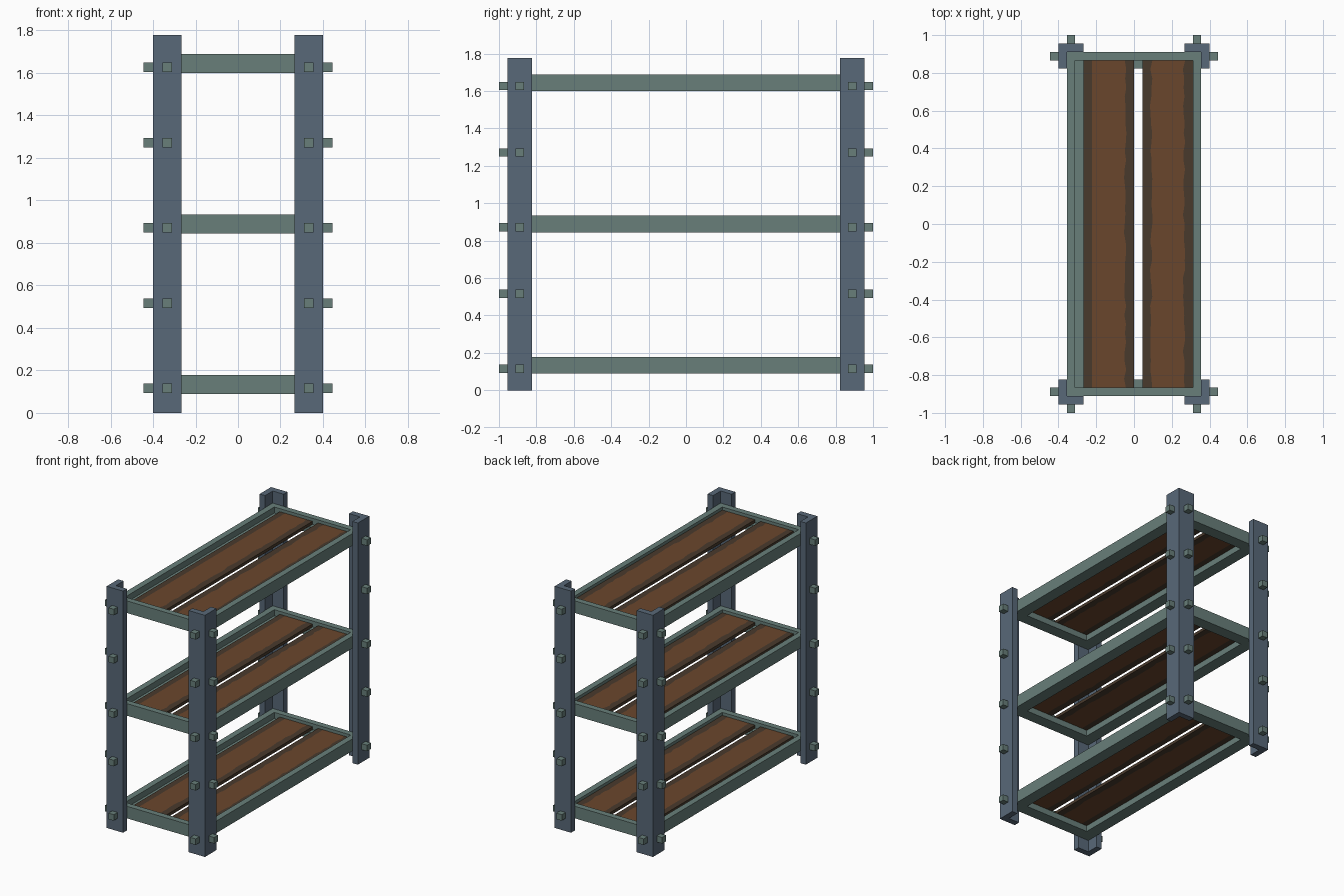
import bpy, bmesh, random

random.seed(4)
U = 2 / 45  # one module of the shelf unit: bar thickness

if "Cube" in bpy.data.objects:
    bpy.data.objects.remove(bpy.data.objects["Cube"], do_unlink=True)


def material(name, srgb):
    lin = [((c / 255 + 0.055) / 1.055) ** 2.4 for c in srgb]
    m = bpy.data.materials.new(name)
    m.use_nodes = True
    m.diffuse_color = (*lin, 1)
    m.node_tree.nodes["Principled BSDF"].inputs["Base Color"].default_value = (*lin, 1)
    return m


BLUE = material("blue grey steel", (88, 104, 120))
GREEN = material("green grey steel", (104, 127, 122))
WOOD = material("brown wood", (106, 70, 44))
BARK = material("dark bark", (73, 58, 44))


def finish(name, bm, *mats):
    bmesh.ops.recalc_face_normals(bm, faces=bm.faces)
    me = bpy.data.meshes.new(name)
    bm.to_mesh(me)
    bm.free()
    for m in mats:
        me.materials.append(m)
    ob = bpy.data.objects.new(name, me)
    bpy.context.collection.objects.link(ob)
    return ob


def extrude_up(bm, faces, height):
    res = bmesh.ops.extrude_face_region(bm, geom=faces, use_keep_orig=True)
    verts = [v for v in res["geom"] if isinstance(v, bmesh.types.BMVert)]
    bmesh.ops.translate(bm, verts=verts, vec=(0, 0, height))


def corner_post(name, sx, sy):
    # L-shaped angle bar, open towards the middle of the unit
    x, y = 9 * U, 21.5 * U
    outline = [(x, y), (x - 3 * U, y), (x - 3 * U, y - U),
               (x - U, y - U), (x - U, y - 3 * U), (x, y - 3 * U)]
    bm = bmesh.new()
    f = bm.faces.new([bm.verts.new((sx * a, sy * b, 0)) for a, b in outline])
    extrude_up(bm, [f], 40 * U)
    finish(name, bm, BLUE)


def bolt(name, x, y, z):
    bm = bmesh.new()
    bmesh.ops.create_cube(bm, size=U)
    bmesh.ops.translate(bm, verts=bm.verts, vec=(x, y, z))
    finish(name, bm, GREEN)


def shelf_frame(name, z):
    # L section (inset, height) swept around a mitred rectangle
    section = [(0, 0), (2, 0), (2, 1), (1, 1), (1, 2), (0, 2)]
    bm = bmesh.new()
    rings = []
    for sx, sy in ((1, 1), (-1, 1), (-1, -1), (1, -1)):
        rings.append([bm.verts.new((sx * (8 - i) * U, sy * (20.5 - i) * U, z + h * U))
                      for i, h in section])
    for k in range(4):
        a, b = rings[k], rings[(k + 1) % 4]
        for j in range(6):
            n = (j + 1) % 6
            bm.faces.new((a[j], a[n], b[n], b[j]))
    finish(name, bm, GREEN)


def board(name, x0, z, rough_left):
    # plank with a bark strip along each side, bark line slightly uneven
    rows, length = 36, 39 * U
    bm = bmesh.new()
    grid = []
    for r in range(rows + 1):
        y = -length / 2 + length * r / rows
        left = x0 + U + (random.uniform(-0.1, 0.2) * U if rough_left else 0)
        right = x0 + 5 * U + random.uniform(-0.2, 0.1) * U
        grid.append([bm.verts.new((x, y, z)) for x in (x0, left, right, x0 + 6 * U)])
    for a, b in zip(grid, grid[1:]):
        for c in range(3):
            f = bm.faces.new((a[c], a[c + 1], b[c + 1], b[c]))
            f.material_index = 0 if c == 1 else 1
    extrude_up(bm, bm.faces[:], U / 2)
    finish(name, bm, WOOD, BARK)


# Posts with bolts on both outer faces
for sy, end in ((-1, "front"), (1, "back")):
    for sx, side in ((1, "left"), (-1, "right")):
        corner_post(f"{end}_{side}_post", sx, sy)
        for i, h in enumerate((2.6, 11.6, 19.6, 28.6, 36.6)):
            bolt(f"{end}_{side}_end_bolt_{i + 1}", sx * 7.5 * U, sy * 22 * U, h * U)
            bolt(f"{end}_{side}_side_bolt_{i + 1}", sx * 9.5 * U, sy * 20 * U, h * U)

# Three shelves, each with two planks resting on the frame ledge
for level, base in (("lower", 2), ("middle", 19), ("upper", 36)):
    shelf_frame(f"{level}_shelf_frame", base * U)
    board(f"{level}_right_board", -6 * U, (base + 1) * U, False)
    board(f"{level}_left_board", U, (base + 1) * U, True)
